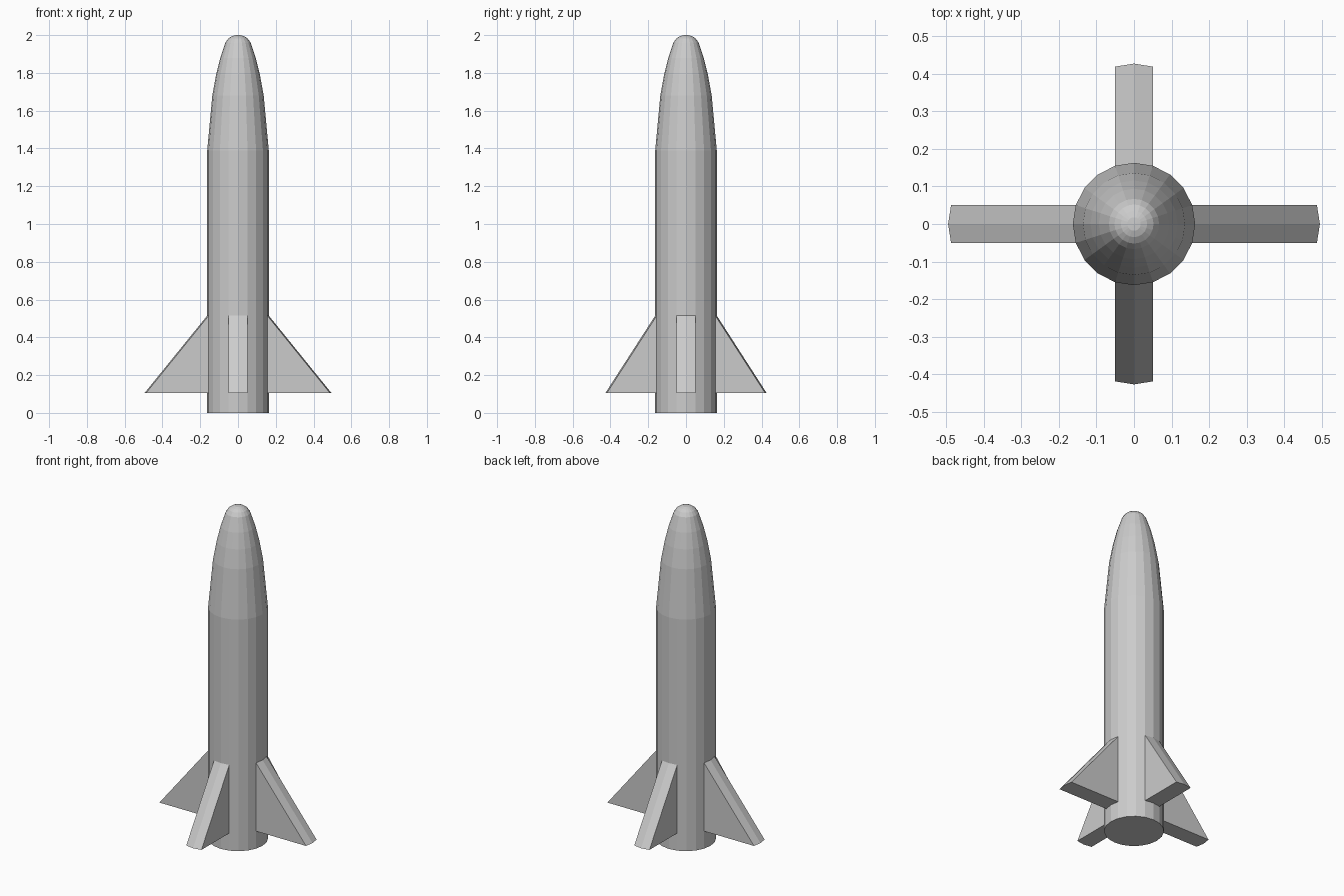
import bpy, bmesh, math
from mathutils import Vector

if "Cube" in bpy.data.objects:
    bpy.data.objects.remove(bpy.data.objects["Cube"])

SIDES = 20
R = 0.163
FIN_LOW, FIN_TOP = 0.105, 0.515

# Half profile (radius, height) from base centre to nose tip
profile = [(0, 0), (R, 0), (R, FIN_LOW), (R, FIN_TOP), (R, 1.39),
           (0.136, 1.68), (0.116, 1.79), (0.094, 1.88), (0.067, 1.96),
           (0.052, 1.981), (0.035, 1.993), (0.018, 1.999), (0, 2.0)]

# Faceted body and nose: spin the profile around z
bm = bmesh.new()
pts = [bm.verts.new((r, 0, z)) for r, z in profile]
edges = [bm.edges.new(pair) for pair in zip(pts, pts[1:])]
bmesh.ops.spin(bm, geom=pts + edges, axis=(0, 0, 1), cent=(0, 0, 0),
               angle=math.tau, steps=SIDES)
bmesh.ops.remove_doubles(bm, verts=bm.verts, dist=1e-4)
bmesh.ops.recalc_face_normals(bm, faces=bm.faces)


def root_faces(d):
    """The two neighbouring body faces that a fin grows from."""
    return [f for f in bm.faces
            if FIN_LOW < f.calc_center_median().z < FIN_TOP
            and f.normal.dot(d) > math.cos(math.radians(12))]


# Fins: the side pair reaches further than the front and back pair
fins = [(Vector(d), reach) for s in (-1, 1)
        for d, reach in (((s, 0, 0), 0.332), ((0, s, 0), 0.264))]
roots = [root_faces(d) for d, _ in fins]

# Pull the lower edge of each pair of faces out into a wedge
for (d, reach), faces in zip(fins, roots):
    new = bmesh.ops.extrude_face_region(bm, geom=faces)["geom"]
    low = [v for v in new if isinstance(v, bmesh.types.BMVert)
           and v.co.z < FIN_LOW + 0.01]
    bmesh.ops.translate(bm, verts=low, vec=d * reach)
bmesh.ops.delete(bm, geom=[f for faces in roots for f in faces if f.is_valid],
                 context='FACES_ONLY')

# Weld the fin tops back onto the body
bmesh.ops.remove_doubles(bm, verts=bm.verts, dist=1e-4)
bmesh.ops.recalc_face_normals(bm, faces=bm.faces)

mesh = bpy.data.meshes.new("rocket_body_with_fins")
bm.to_mesh(mesh)
bm.free()
bpy.context.collection.objects.link(
    bpy.data.objects.new("rocket_body_with_fins", mesh))
